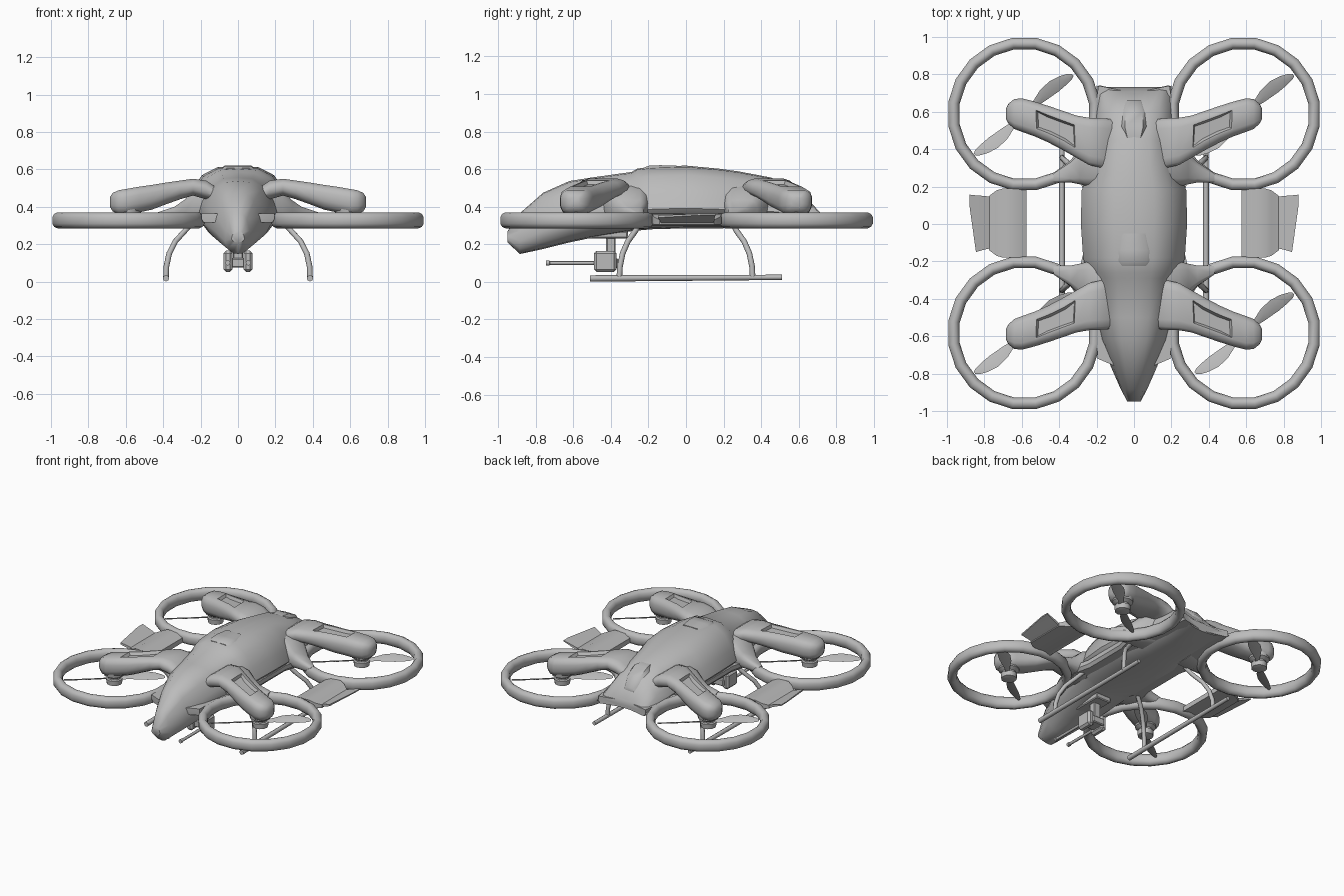
import bpy, bmesh, math
from mathutils import Vector

if "Cube" in bpy.data.objects:
    bpy.data.objects.remove(bpy.data.objects["Cube"])

hull_grey = bpy.data.materials.new("hull_grey")
hull_grey.diffuse_color = (0.5, 0.5, 0.5, 1)
hull_grey.use_nodes = True
hull_grey.node_tree.nodes["Principled BSDF"].inputs["Base Color"].default_value = hull_grey.diffuse_color


def finish(bm, name, angle=35):
    """Turn a bmesh into a shaded object."""
    bmesh.ops.recalc_face_normals(bm, faces=bm.faces)
    me = bpy.data.meshes.new(name)
    bm.to_mesh(me)
    bm.free()
    me.materials.append(hull_grey)
    me.shade_smooth()
    me.set_sharp_from_angle(angle=math.radians(angle))
    ob = bpy.data.objects.new(name, me)
    bpy.context.collection.objects.link(ob)
    return ob


def loft(sections, close=False):
    """Skin a list of equal-length point loops."""
    bm = bmesh.new()
    rows = [[bm.verts.new(p) for p in s] for s in sections]
    n, count = len(rows[0]), len(rows)
    for i in range(count if close else count - 1):
        a, b = rows[i], rows[(i + 1) % count]
        for j in range(n):
            k = (j + 1) % n
            bm.faces.new((a[j], a[k], b[k], b[j]))
    if not close:
        bm.faces.new(rows[0])
        bm.faces.new(rows[-1])
    return bm


def circle(c, r, n, u, v):
    return [c + r * (math.cos(t) * u + math.sin(t) * v)
            for t in (2 * math.pi * i / n for i in range(n))]


def tube(name, pts, radii, n=8):
    """Round tube along a path; one radius per point."""
    pts = [Vector(p) for p in pts]
    rings = []
    for i, p in enumerate(pts):
        d = (pts[min(i + 1, len(pts) - 1)] - pts[max(i - 1, 0)]).normalized()
        u = d.cross(Vector((1, 0, 0))).normalized()
        rings.append(circle(p, radii[i], n, u, d.cross(u)))
    return finish(loft(rings), name, 50)


def spindle(name, x, y, profile, n=12):
    """Stacked circles (radius, z) about a vertical axis."""
    return finish(loft([circle(Vector((x, y, z)), r, n, Vector((1, 0, 0)), Vector((0, 1, 0)))
                        for r, z in profile]), name)


def box(name, x0, x1, y0, y1, z0, z1, bevel=0.006):
    bm = loft([[(x0, y0, z), (x1, y0, z), (x1, y1, z), (x0, y1, z)] for z in (z0, z1)])
    bmesh.ops.bevel(bm, geom=bm.edges[:], offset=bevel, segments=1, affect='EDGES')
    return finish(bm, name)


# Fuselage: stations of y, half width, top z, bottom z
half = [(0, 1), (.38, .98), (.68, .85), (.9, .57), (1, .32), (.82, .13), (.4, .02), (0, 0)]
section = half + [(-x, t) for x, t in half[-2:0:-1]]
stations = [(-.95, .035, .27, .21), (-.885, .07, .365, .148), (-.76, .125, .475, .175),
            (-.62, .18, .537, .21), (-.5, .205, .556, .235), (-.29, .235, .585, .27),
            (-.26, .25, .603, .273), (-.18, .272, .613, .28), (0, .284, .619, .285),
            (.18, .28, .602, .285), (.28, .24, .588, .287), (.45, .21, .556, .29),
            (.6, .2, .495, .297), (.72, .2, .375, .31)]
# the tail edge is concave: its corners sit further back than its middle
finish(loft([[(w * x, y + (.04 * x * x - .02 if y > .7 else 0), zb + (zt - zb) * t)
              for x, t in section] for y, w, zt, zb in stations]), "fuselage", 50)


# Low windscreen step and tail hump
def hump(name, rows):
    finish(loft([[(-w, y, z - .03), (-w * .7, y, z), (w * .7, y, z), (w, y, z - .03)]
                 for y, w, z in rows]), name, 50)


hump("windscreen_step", [(-.225, .085, .608), (-.2, .1, .618), (-.14, .1, .621), (-.05, .08, .62)])
hump("tail_hump", [(.46, .05, .55), (.52, .07, .549), (.6, .065, .51), (.66, .045, .445)])

# Skirt joining fuselage to the rotor guards
side = [(.19, .74), (.21, .6), (.235, .45), (.3, .28), (.27, .17), (.27, -.15), (.3, -.28),
        (.235, -.43), (.2, -.58), (.195, -.72), (.1, -.76)]
outline = [(0, .70)] + side + [(0, -.76)] + [(-x, y) for x, y in side[::-1]]
finish(loft([[(x * s, y, z) for x, y in outline] for s, z in ((.94, .315), (1, .335), (1, .365))]), "skirt")

# Rotor units: guard, arm, shoulder, motor, propeller
arm_rows = [(.11, .3, .56, .42, .50), (.17, .3, .565, .44, .54), (.24, .315, .568, .46, .55),
            (.31, .355, .58, .44, .54), (.38, .395, .605, .415, .53), (.46, .437, .632, .385, .517),
            (.53, .468, .654, .37, .507), (.6, .493, .672, .357, .495), (.64, .508, .668, .361, .488),
            (.67, .535, .645, .376, .474), (.685, .562, .617, .4, .452)]
arm_shape = [(0, .35), (0, .68), (.06, .88), (.2, 1), (.8, 1), (.94, .88),
             (1, .68), (1, .35), (.92, .12), (.75, 0), (.25, 0), (.08, .12)]
shoulder_rows = [(.15, .2, .46, .31, .52), (.24, .2, .42, .31, .485),
                 (.29, .212, .38, .32, .435), (.34, .222, .33, .32, .4), (.43, .222, .27, .325, .37)]
guard_shape = [(.35, .33), (.354, .35), (.367, .367), (.384, .37), (.402, .362), (.412, .345),
               (.412, .31), (.402, .293), (.384, .285), (.367, .288), (.354, .305)]


def cross(rows, shape, sx, sy):
    return loft([[(sx * x, sy * (a + (b - a) * u), c + (d - c) * v) for u, v in shape]
                 for x, a, b, c, d in rows])


def plate(name, sx, rows):
    """Thin panel skinned from rows of x, front y, rear y, bottom z, top z."""
    finish(loft([[(sx * x, a, c), (sx * x, a, d), (sx * x, b, d), (sx * x, b, c)]
                 for x, a, b, c, d in rows]), name)


blade = [(.02, .016), (.09, .02), (.15, .034), (.22, .04), (.28, .032), (.32, .02), (.337, .008)]
axis = Vector((.76, .65, 0)).normalized()
for sx, tx in ((1, "right"), (-1, "left")):
    for sy, ty in ((1, "rear"), (-1, "front")):
        tag = f"{ty}_{tx}"
        cx, cy = sx * .586, (.588 if sy > 0 else -.582)
        ring = []
        for i in range(20):
            t = 2 * math.pi * (i + .5) / 20
            ring.append([(cx + r * math.cos(t), cy + r * math.sin(t), z) for r, z in guard_shape])
        finish(loft(ring, True), "rotor_guard_" + tag, 60)

        # Arm with a recessed panel on its upper face
        bm = cross(arm_rows, arm_shape, sx, sy)
        bmesh.ops.recalc_face_normals(bm, faces=bm.faces)
        top = [f for f in bm.faces if f.normal.z > .95
               and .31 < abs(f.calc_center_median().x) < .53]
        bmesh.ops.inset_region(bm, faces=top, thickness=.01)
        bmesh.ops.inset_region(bm, faces=top, thickness=.012, depth=-.02)
        finish(bm, "arm_" + tag, 48)
        finish(cross(shoulder_rows, arm_shape, sx, sy), "shoulder_" + tag, 50)

        mx, my = sx * .59, sy * .585
        spindle("motor_" + tag, mx, my,
                [(.075, .40), (.07, .36), (.045, .345), (.045, .335), (.055, .33), (.052, .295), (.03, .288)])
        for e in (1, -1):
            d = axis * e
            p = Vector((-d.y, d.x, 0)) * .92 + Vector((0, 0, .34))
            rows = []
            for r, w in blade:
                c = Vector((mx, my, .33)) + d * r + p * (.024 * math.sin(r * 9) - .012)
                rows.append([c - p * w, c + Vector((0, 0, .005)), c + p * w, c - Vector((0, 0, .005))])
            finish(loft(rows), "propeller_blade_" + tag, 50)

    # Arched side bridge between guards, with an outer fin rising outward
    plate("side_bridge_" + tx, sx, [(.575, -.18, .19, .3, .335), (.62, -.18, .19, .31, .355),
                                    (.70, -.18, .19, .31, .36), (.735, -.17, .18, .305, .345),
                                    (.775, -.14, .15, .305, .33)])
    plate("side_fin_" + tx, sx, [(.765, -.13, .145, .308, .328), (.80, -.137, .15, .322, .34),
                                 (.845, -.15, .153, .342, .354), (.88, .1, .157, .356, .364)])

    # Landing skid and its curved struts
    tube("skid_" + tx, [(sx * .385, -.51, .018), (sx * .385, .51, .024)], [.017, .014])
    for sy, ty in ((1, "rear"), (-1, "front")):
        tube(f"strut_{ty}_{tx}", [(sx * .385, sy * .355, .02), (sx * .383, sy * .352, .08),
                                  (sx * .368, sy * .338, .15), (sx * .335, sy * .31, .215),
                                  (sx * .285, sy * .27, .27), (sx * .23, sy * .24, .33)],
             [.015] * 6)

    # Twin gun housings and barrels
    box("gun_housing_" + tx, *sorted((sx * .03, sx * .078)), -.49, -.37, .052, .165, .014)
    tube("gun_barrel_" + tx, [(sx * .055, y, .1) for y in (-.45, -.725, -.727, -.745)],
         [.01, .01, .014, .014])

# Turret mount under the nose
box("turret_plate", -.06, .06, -.53, -.31, .232, .27)
box("turret_post", -.028, .028, -.425, -.375, .1, .24)
box("turret_yoke", -.05, .05, -.46, -.36, .075, .125)
